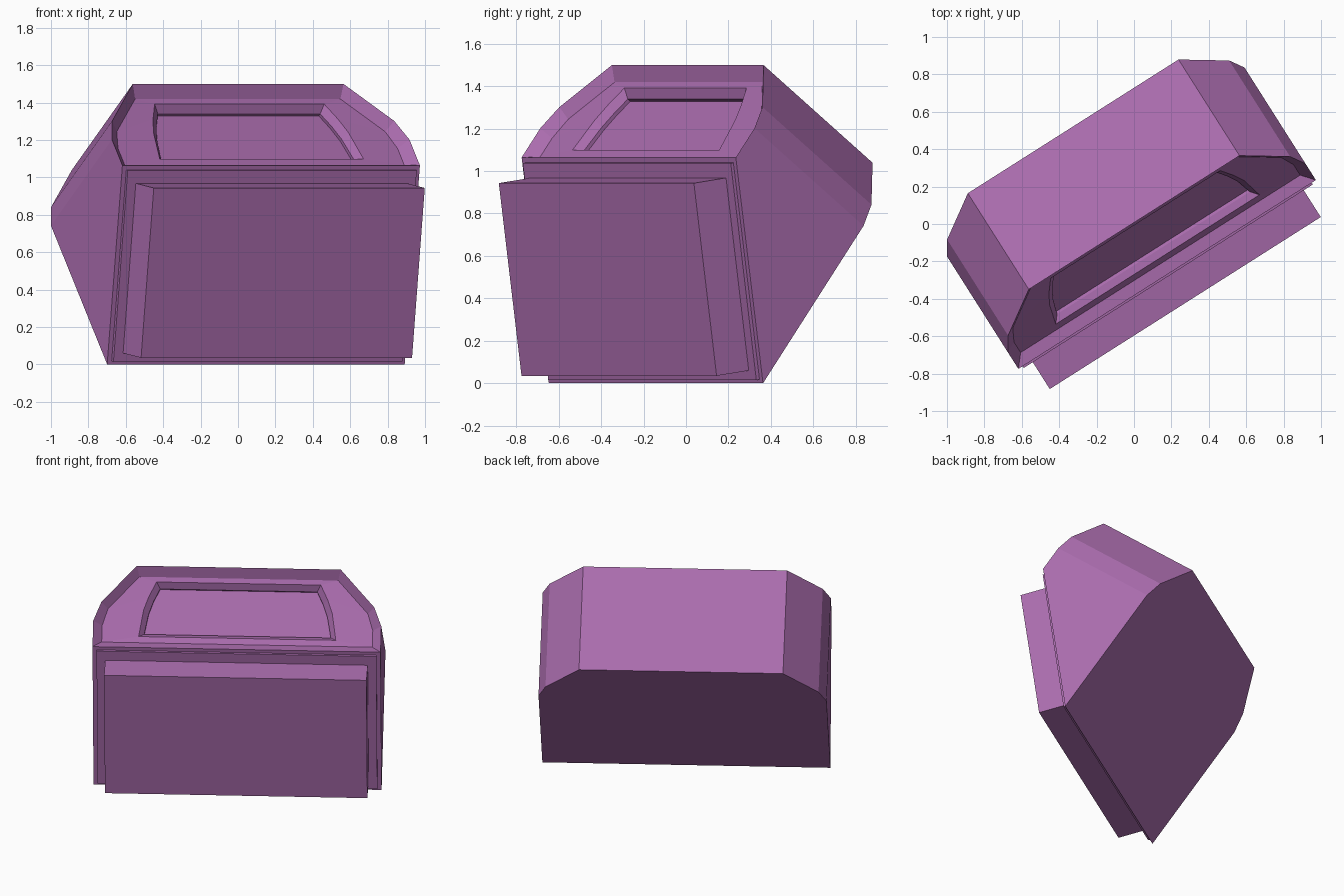
import bpy, bmesh
from math import radians
from mathutils import Matrix

if "Cube" in bpy.data.objects:
    bpy.data.objects.remove(bpy.data.objects["Cube"])

# Whole model is turned about z; each part is built in its own tilted frame
# whose origin is the bottom front edge.
BASE = Matrix.Rotation(radians(32.4), 4, 'Z') @ Matrix.Translation((0.005, -0.171, 0))
BODY = BASE @ Matrix.Rotation(radians(52.9), 4, 'X')      # casing frame
FRONT = BASE @ Matrix.Rotation(radians(97.95), 4, 'X')    # lower front frame

purple = bpy.data.materials.new("purple")
purple.diffuse_color = (0.40, 0.15, 0.42, 1)
purple.use_nodes = True
purple.node_tree.nodes["Principled BSDF"].inputs["Base Color"].default_value = purple.diffuse_color


def loft(name, rings, frame):
    """Mirror each half outline to a closed ring, bridge the rings, cap the ends."""
    bm = bmesh.new()
    loops = []
    for half, depth in rings:
        pts = half + [(-x, s) for x, s in reversed(half)]
        loops.append([bm.verts.new(frame @ Matrix.Translation((x, s, depth)).translation)
                      for x, s in pts])
    for a, b in zip(loops, loops[1:]):
        for i in range(len(a)):
            j = (i + 1) % len(a)
            bm.faces.new((a[i], a[j], b[j], b[i]))
    bm.faces.new(loops[0])
    bm.faces.new(loops[-1])
    bmesh.ops.recalc_face_normals(bm, faces=bm.faces)
    me = bpy.data.meshes.new(name)
    bm.to_mesh(me)
    bm.free()
    me.materials.append(purple)
    ob = bpy.data.objects.new(name, me)
    bpy.context.collection.objects.link(ob)
    return ob


def slab(name, half_width, low, high, near, far):
    outline = [(half_width, high), (half_width, low)]
    return loft(name, [(outline, near), (outline, far)], FRONT)


# Casing: rounded top corners, slanted front, stepped window recess
shoulder = [(0.667, 1.303), (0.893, 1.055), (0.942, 0.93)]
window = [(0.514, 1.17), (0.555, 1.085), (0.585, 1.0), (0.61, 0.865)]
loft("casing", [
    (shoulder + [(0.942, 0.0)], 0.0),
    (shoulder + [(0.942, 0.757)], 0.763),
    ([(0.65, 1.241), (0.85, 1.022), (0.885, 0.91), (0.885, 0.80)], 0.711),
    ([(0.537, 1.209), (0.585, 1.11), (0.617, 1.02), (0.645, 0.842)], 0.708),
    (window, 0.673),
    (window, 0.655),
], BODY)

# Thin backing plate and thick front panel
slab("backing_plate", 0.915, 0.018, 1.05, -0.002, 0.018)
slab("front_panel", 0.858, 0.063, 0.98, 0.016, 0.199)
